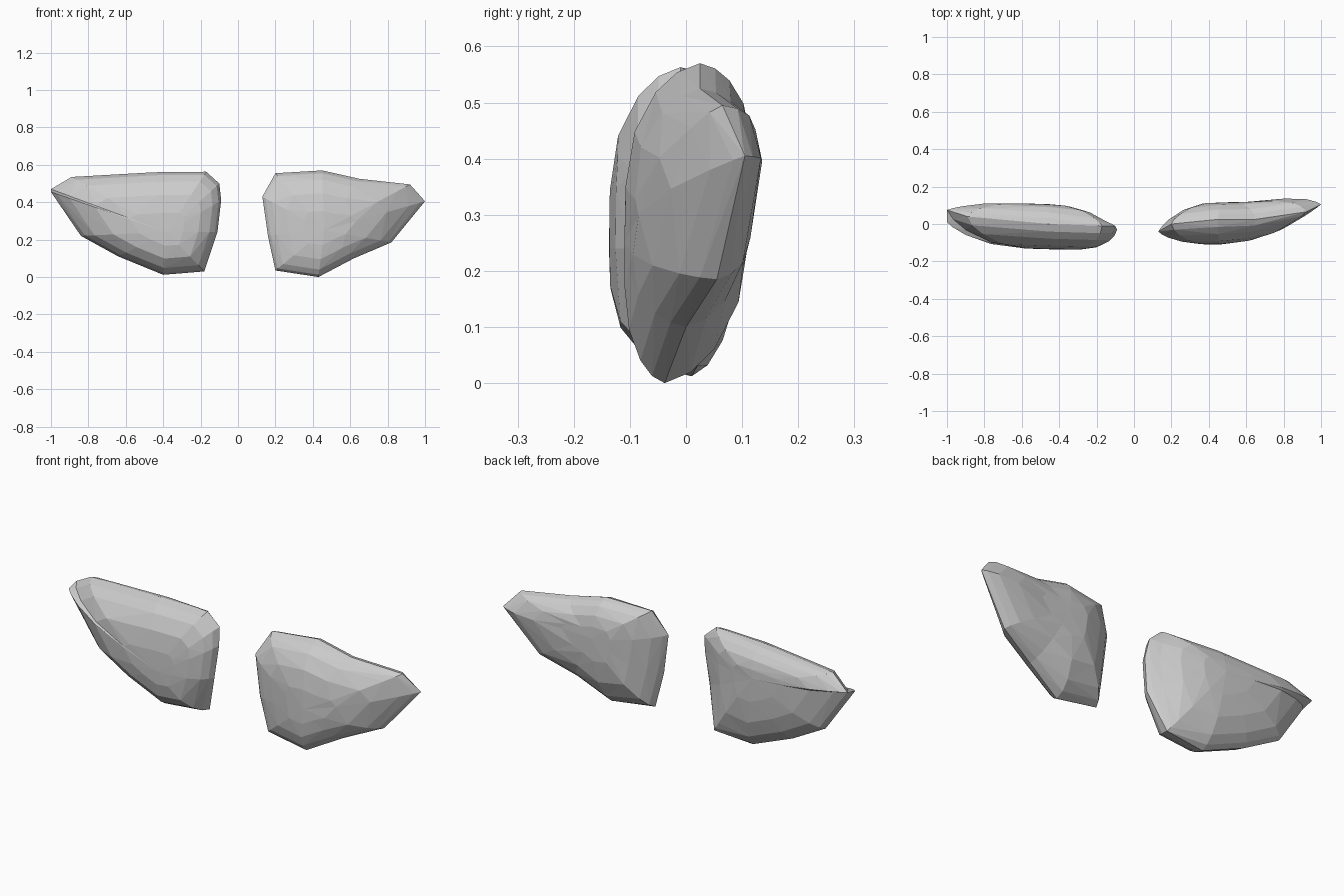
import bpy
import bmesh

if "Cube" in bpy.data.objects:
    bpy.data.objects.remove(bpy.data.objects["Cube"])


def profile(points, x):
    """Piecewise-linear depth y at position x."""
    for (x0, y0), (x1, y1) in zip(points, points[1:]):
        if x <= x1:
            t = max(0.0, (x - x0) / (x1 - x0))
            return y0 + (y1 - y0) * t
    return points[-1][1]


def stone(name, rim, front, back):
    """Faceted slab: a rim outline with stepped rings swelling to each face."""
    steps = [(0.95, 0.7), (0.84, 0.42), (0.62, 0.14), (0.32, 0.02)]
    n = len(rim)
    bm = bmesh.new()
    edge = [bm.verts.new(p) for p in rim]
    for side, (cx, cz), depth in ((-1, *front), (1, *back)):
        prev = edge
        for s, w in steps:
            ring = []
            for x, y, z in rim:
                px, pz = cx + (x - cx) * s, cz + (z - cz) * s
                d = profile(depth, px)
                ring.append(bm.verts.new((px, d + (y - d) * w, pz)))
            for i in range(n):
                a, b, c, d = prev[i], prev[(i + 1) % n], ring[(i + 1) % n], ring[i]
                # split each quad along the diagonal that bulges outwards
                if side * (a.co.y + c.co.y - b.co.y - d.co.y) > 0:
                    tris = (a, b, c), (a, c, d)
                else:
                    tris = (a, b, d), (b, c, d)
                for t in tris:
                    bm.faces.new(t)
            prev = ring
        tip = bm.verts.new((cx, profile(depth, cx), cz))
        for i in range(n):
            bm.faces.new((prev[i], prev[(i + 1) % n], tip))
    bmesh.ops.recalc_face_normals(bm, faces=bm.faces)
    mesh = bpy.data.meshes.new(name)
    bm.to_mesh(mesh)
    bm.free()
    obj = bpy.data.objects.new(name, mesh)
    bpy.context.collection.objects.link(obj)
    return obj


# Left stone: longer, flat back, heavy lower front, blunt outer tip
stone("left_stone",
      rim=[(-1.0, .075, .47), (-.89, .04, .535), (-.45, 0, .56), (-.17, -.01, .563),
           (-.1, -.01, .5), (-.09, -.03, .41), (-.11, -.04, .24), (-.18, .02, .03),
           (-.4, .01, .012), (-.64, .02, .11), (-.84, .03, .22), (-1.0, .01, .455)],
      front=((-.38, .24), [(-1, -.07), (-.88, -.115), (-.7, -.132), (-.4, -.137),
                           (-.2, -.14), (-.09, -.14)]),
      back=((-.46, .41), [(-1, .1), (-.9, .112), (-.8, .116), (-.4, .105),
                          (-.25, .08), (-.09, .01)]))

# Right stone: bowed, with its outer tip swept backwards
stone("right_stone",
      rim=[(.13, -.04, .43), (.2, 0, .555), (.45, .025, .57), (.65, .025, .525),
           (.92, .065, .495), (1.0, .105, .405), (.82, .055, .185), (.62, 0, .1),
           (.43, -.038, 0), (.2, -.03, .035), (.16, -.045, .22)],
      front=((.46, .25), [(.13, -.085), (.2, -.1), (.43, -.113), (.6, -.095),
                          (.75, -.065), (.9, -.01), (1, .05)]),
      back=((.48, .38), [(.13, .03), (.2, .08), (.36, .113), (.66, .12),
                         (.9, .155), (1, .15)]))
